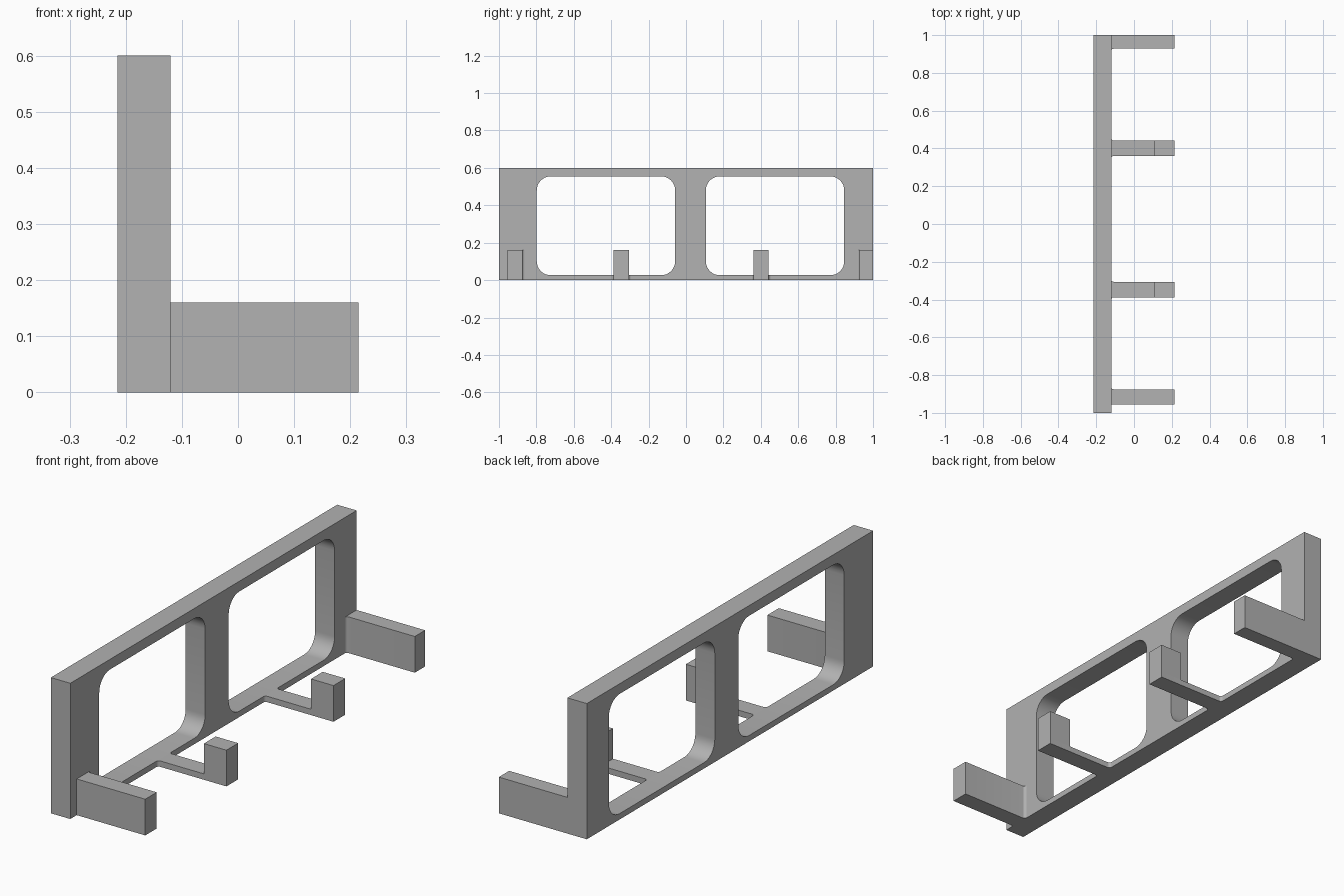
import bpy, bmesh, math
from mathutils import Matrix

cube = bpy.data.objects.get("Cube")
if cube:
    bpy.data.objects.remove(cube, do_unlink=True)

grey = bpy.data.materials.new("plain grey")
grey.use_nodes = True
COLOUR = (0.445, 0.445, 0.445, 1)
grey.diffuse_color = COLOUR
grey.node_tree.nodes["Principled BSDF"].inputs["Base Color"].default_value = COLOUR

UPRIGHT = Matrix(((0, 0, 1, 0), (1, 0, 0, 0), (0, 1, 0, 0), (0, 0, 0, 1)))  # plan (y, z), depth x
FLAT = Matrix.Identity(4)                                                   # plan (x, y), depth z


def arc(cx, cy, r, start, end, steps=8):
    angles = [math.radians(start + (end - start) * i / steps) for i in range(steps + 1)]
    return [(cx + r * math.cos(a), cy + r * math.sin(a)) for a in angles]


def rect(x0, x1, y0, y1):
    return [(x0, y0), (x1, y0), (x1, y1), (x0, y1)]


def rounded_rect(x0, x1, y0, y1, r):
    return (arc(x1 - r, y1 - r, r, 0, 90) + arc(x0 + r, y1 - r, r, 90, 180)
            + arc(x0 + r, y0 + r, r, 180, 270) + arc(x1 - r, y0 + r, r, 270, 360))


def prism(name, loops, low, high, axes):
    """Extrude a flat outline, with optional holes, between two depths."""
    curve = bpy.data.curves.new(name + "_outline", "CURVE")
    curve.dimensions = "2D"
    curve.fill_mode = "BOTH"
    curve.extrude = (high - low) / 2
    for loop in loops:
        spline = curve.splines.new("POLY")
        spline.points.add(len(loop) - 1)
        for point, (u, v) in zip(spline.points, loop):
            point.co = (u, v, 0, 1)
        spline.use_cyclic_u = True
    helper = bpy.data.objects.new(name + "_outline", curve)
    mesh = bpy.data.meshes.new_from_object(helper)
    bpy.data.objects.remove(helper)
    bpy.data.curves.remove(curve)
    bm = bmesh.new()
    bm.from_mesh(mesh)
    bmesh.ops.remove_doubles(bm, verts=bm.verts, dist=1e-5)
    bm.transform(axes @ Matrix.Translation((0, 0, (low + high) / 2)))
    bmesh.ops.recalc_face_normals(bm, faces=bm.faces)
    bm.to_mesh(mesh)
    bm.free()
    mesh.name = name
    mesh.materials.clear()
    mesh.materials.append(grey)
    obj = bpy.data.objects.new(name, mesh)
    bpy.context.collection.objects.link(obj)
    bpy.ops.object.select_all(action="DESELECT")
    obj.select_set(True)
    bpy.context.view_layer.objects.active = obj
    bpy.ops.object.shade_smooth_by_angle(angle=math.radians(30))
    return obj


BACK, FACE, TIP = -0.215, -0.12, 0.215
RAIL, ARM_TOP, FILLET = 0.026, 0.16, 0.012


def arm_plan(y0, y1, low_fillet, high_fillet):
    """Arm outline from above, flaring into the frame where filleted."""
    r = FILLET
    low = arc(FACE + r, y0 - r, r, 180, 90, 5) if low_fillet else [(FACE, y0)]
    high = arc(FACE + r, y1 + r, r, 270, 180, 5) if high_fillet else [(FACE, y1)]
    return low + [(TIP, y0), (TIP, y1)] + high


# Upright panel with two rounded windows
windows = [rounded_rect(y, y + 0.74, RAIL, 0.555, 0.075) for y in (-0.798, 0.106)]
prism("window_frame", [rect(-1, 1, 0, 0.6)] + windows, BACK, FACE, UPRIGHT)

# Full-height end arms, filleted on their inner sides
prism("front_end_arm", [arm_plan(-0.955, -0.875, False, True)], 0, ARM_TOP, FLAT)
prism("back_end_arm", [arm_plan(0.928, 1.0, True, False)], 0, ARM_TOP, FLAT)

# Thin middle arms with a raised block at the tip
for side, y0, y1 in (("front", -0.388, -0.306), ("back", 0.36, 0.442)):
    prism(side + "_middle_arm", [arm_plan(y0, y1, True, True)], 0, RAIL, FLAT)
    prism(side + "_tip_block", [rect(0.105, TIP, y0, y1)], RAIL, ARM_TOP, FLAT)
